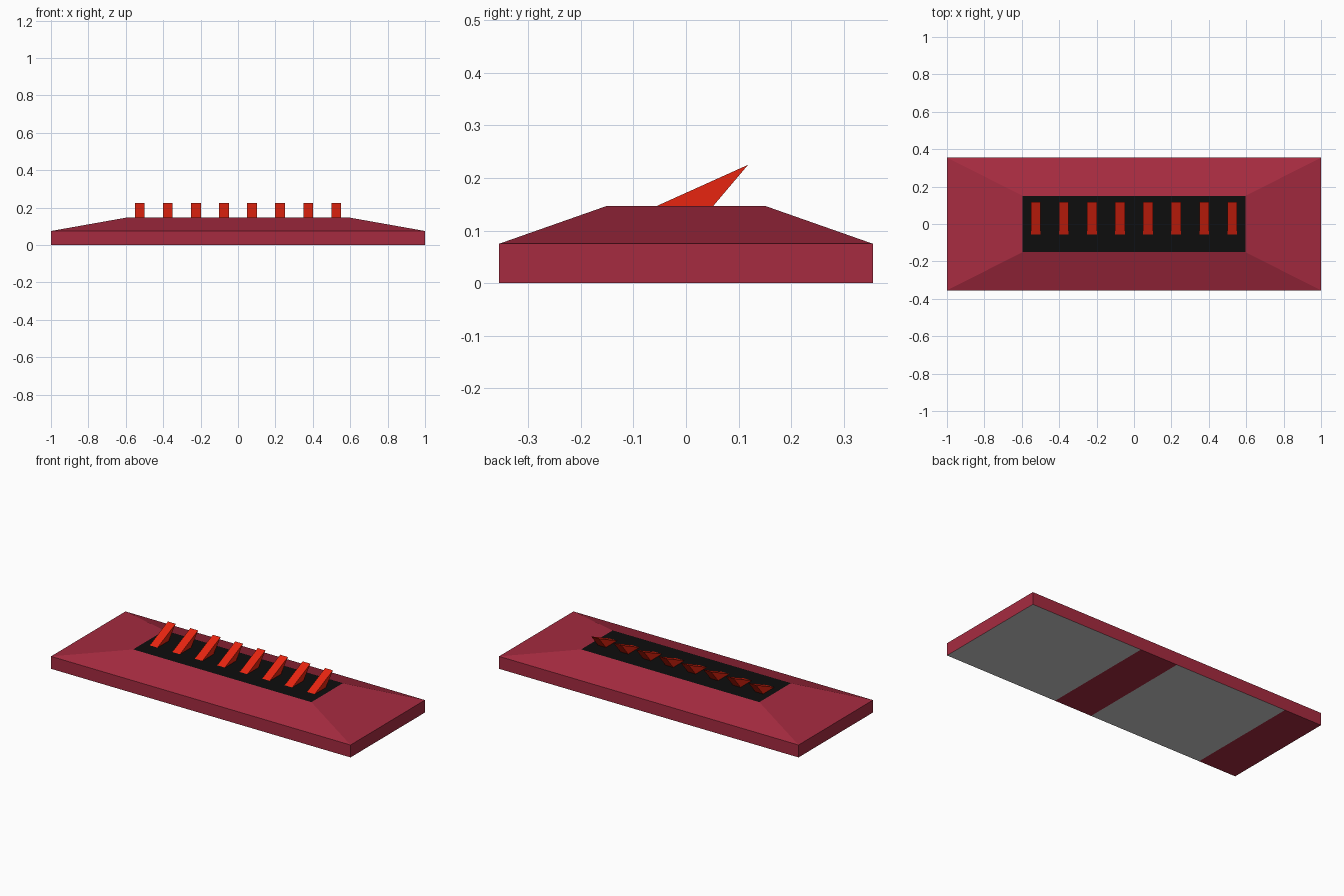
import bpy, bmesh

if "Cube" in bpy.data.objects:
    bpy.data.objects.remove(bpy.data.objects["Cube"])

def material(name, rgb):
    m = bpy.data.materials.new(name)
    m.diffuse_color = (*rgb, 1)
    m.use_nodes = True
    m.node_tree.nodes["Principled BSDF"].inputs["Base Color"].default_value = m.diffuse_color
    return m

RED = material("dark_red", (0.38, 0.024, 0.051))
BLACK = material("black", (0.004, 0.004, 0.004))
ORANGE = material("bright_red", (0.8, 0.018, 0.005))
GREY = material("light_grey", (0.8, 0.8, 0.8))

def finish(name, bm, mats):
    bmesh.ops.recalc_face_normals(bm, faces=bm.faces)
    me = bpy.data.meshes.new(name)
    bm.to_mesh(me)
    bm.free()
    for m in mats:
        me.materials.append(m)
    ob = bpy.data.objects.new(name, me)
    bpy.context.collection.objects.link(ob)
    return ob

# Base: stacked rectangles (half x, half y, z) with sloped upper rim and black top
bm = bmesh.new()
rings = []
for hx, hy, z in [(1, 0.355, 0), (1, 0.355, 0.075), (0.595, 0.15, 0.147)]:
    rings.append([bm.verts.new((sx * hx, sy * hy, z))
                  for sx, sy in ((-1, -1), (1, -1), (1, 1), (-1, 1))])
for a, b in zip(rings, rings[1:]):
    for i in range(4):
        j = (i + 1) % 4
        bm.faces.new((a[i], a[j], b[j], b[i]))
bm.faces.new(rings[0][::-1])
bm.faces.new(rings[2]).material_index = 1

# Underside: split the bottom face into alternating grey and red bands
for x in (-0.75, 0, 0.25):
    low = [f for f in bm.faces if all(v.co.z < 0.001 for v in f.verts)]
    geom = low + list({e for f in low for e in f.edges}) + list({v for f in low for v in f.verts})
    bmesh.ops.bisect_plane(bm, geom=geom, plane_co=(x, 0, 0), plane_no=(1, 0, 0))
for f in bm.faces:
    if all(v.co.z < 0.001 for v in f.verts):
        cx = f.calc_center_median().x
        if cx > 0.25 or -0.75 < cx < 0:
            f.material_index = 2
finish("base", bm, [RED, BLACK, GREY])

# Row of eight backward-leaning wedge fins
profile = [(-0.055, 0.147), (0.052, 0.147), (0.118, 0.225)]
for n in range(8):
    x = -0.525 + 0.15 * n
    bm = bmesh.new()
    left, right = [[bm.verts.new((x + s * 0.026, y, z)) for y, z in profile] for s in (-1, 1)]
    bm.faces.new(left)
    bm.faces.new(right[::-1])
    for i in range(3):
        j = (i + 1) % 3
        bm.faces.new((left[i], left[j], right[j], right[i]))
    finish(f"fin_{n + 1}", bm, [ORANGE])
